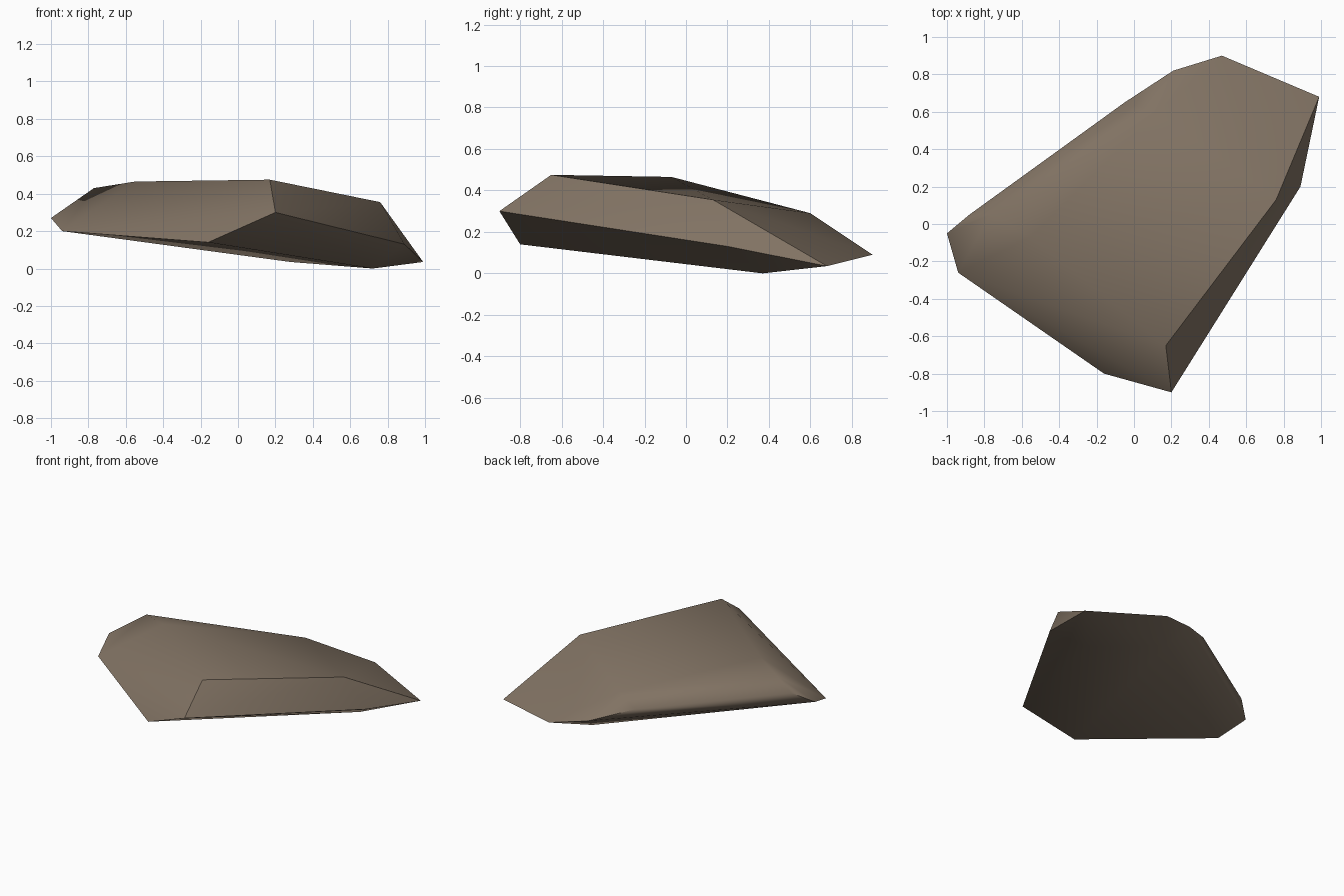
import bpy
import bmesh
import math

cube = bpy.data.objects.get("Cube")
if cube:
    bpy.data.objects.remove(cube, do_unlink=True)

# Stone colour
stone = bpy.data.materials.new("brown stone")
stone.use_nodes = True
colour = (0.22, 0.17, 0.125, 1)
stone.diffuse_color = colour
stone.node_tree.nodes["Principled BSDF"].inputs["Base Color"].default_value = colour
stone.node_tree.nodes["Principled BSDF"].inputs["Roughness"].default_value = 0.9

# Corners of the slanted, broken end
broken_end = [
    (-1.0, -0.05, 0.27), (-0.94, -0.26, 0.20), (-0.16, -0.80, 0.14),
    (0.20, -0.90, 0.30), (0.17, -0.65, 0.475), (-0.55, -0.07, 0.465),
    (-0.77, 0.05, 0.43), (-0.88, 0.05, 0.34),
]
# Corners of the tapered end: upper shoulder, rim and underside
shoulder = [(0.76, 0.13, 0.355), (0.12, 0.60, 0.29), (-0.05, 0.65, 0.23)]
rim = [(0.21, 0.82, 0.14), (0.47, 0.90, 0.09), (0.99, 0.68, 0.035), (0.89, 0.20, 0.13)]
underside = [(0.28, 0.67, 0.035), (0.72, 0.37, 0.0)]

# Chipped stone as the hull of its corners
bm = bmesh.new()
for corner in broken_end + shoulder + rim + underside:
    bm.verts.new(corner)
bmesh.ops.convex_hull(bm, input=bm.verts[:])
loose = [v for v in bm.verts if not v.link_faces]
bmesh.ops.delete(bm, geom=loose, context='VERTS')
bmesh.ops.dissolve_limit(bm, angle_limit=math.radians(3), verts=bm.verts[:], edges=bm.edges[:])
bmesh.ops.recalc_face_normals(bm, faces=bm.faces[:])
mesh = bpy.data.meshes.new("stone_slab")
bm.to_mesh(mesh)
bm.free()
mesh.materials.append(stone)

slab = bpy.data.objects.new("stone_slab", mesh)
bpy.context.collection.objects.link(slab)
bpy.ops.object.select_all(action='DESELECT')
slab.select_set(True)
bpy.context.view_layer.objects.active = slab
bpy.ops.object.shade_smooth_by_angle(angle=math.radians(45))
